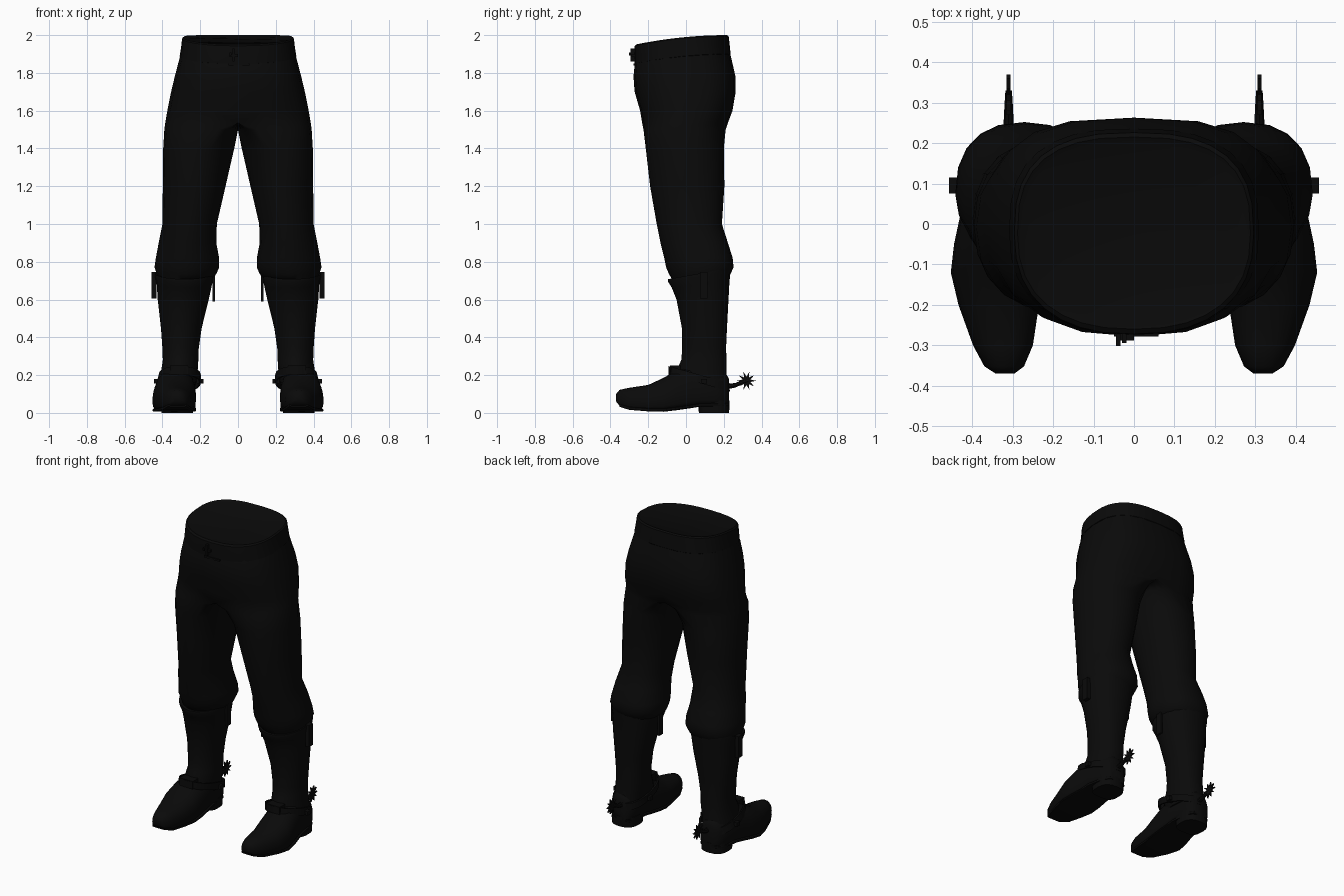
import bpy, bmesh, math
from mathutils import Vector

if "Cube" in bpy.data.objects:
    bpy.data.objects.remove(bpy.data.objects["Cube"])


def material(name, v):
    m = bpy.data.materials.new(name)
    m.diffuse_color = (v, v, v, 1)
    m.use_nodes = True
    m.node_tree.nodes["Principled BSDF"].inputs["Base Color"].default_value = m.diffuse_color
    return m


BLACK = material("black cloth and leather", 0.003)


def finish(bm, name, mirror=True, angle=40):
    bmesh.ops.recalc_face_normals(bm, faces=bm.faces[:])
    me = bpy.data.meshes.new(name)
    bm.to_mesh(me)
    bm.free()
    ob = bpy.data.objects.new(name, me)
    bpy.context.collection.objects.link(ob)
    me.materials.append(BLACK)
    bpy.ops.object.select_all(action='DESELECT')
    ob.select_set(True)
    bpy.context.view_layer.objects.active = ob
    bpy.ops.object.shade_smooth_by_angle(angle=math.radians(angle))
    if mirror:
        mod = ob.modifiers.new("mirror", 'MIRROR')
        mod.merge_threshold = 0.002
    return ob


def power(v, p):
    return math.copysign(abs(v) ** p, v)


def ring(z, x0, x1, y0, y1, cx=None, p=1.06, pb=.84, tilt=0, dip=0, n=20):
    """Horizontal rounded section: cx shifts its widest line, p and pb shape the
    front and back corners, tilt slopes it along y, dip curves it down in front."""
    cx = (x0 + x1) / 2 if cx is None else cx
    pts = []
    for i in range(n):
        a = 2 * math.pi * i / n
        q = pb if math.sin(a) > 0 else p
        c, s = power(math.cos(a), q), power(math.sin(a), q)
        if abs(math.cos(a)) < 1e-6:
            c = 0
        x = cx + c * ((x1 - cx) if c > 0 else (cx - x0))
        y = (y0 + y1) / 2 + s * (y1 - y0) / 2
        pts.append(Vector((x, y, z + tilt * y - dip * (y - .22) ** 2)))
    return pts


def section(y, x0, x1, z0, z1, p_low=0.4, p_top=0.9, n=20):
    """Upright section across a foot, squarer below than above."""
    pts = []
    for i in range(n):
        a = 2 * math.pi * i / n
        p = p_low if math.sin(a) < -1e-6 else p_top
        zm = z0 + (z1 - z0) * 0.35
        s = power(math.sin(a), p)
        z = zm + s * ((z1 - zm) if s > 0 else (zm - z0))
        x = (x0 + x1) / 2 + power(math.cos(a), p) * (x1 - x0) / 2
        pts.append(Vector((x, y, z)))
    return pts


def loft(rings, caps=(True, True), closed=False):
    bm = bmesh.new()
    vs = [[bm.verts.new(p) for p in r] for r in rings]
    n = len(vs[0])
    pairs = list(zip(vs, vs[1:])) + ([(vs[-1], vs[0])] if closed else [])
    for a, b in pairs:
        for i in range(n):
            j = (i + 1) % n
            bm.faces.new((a[i], a[j], b[j], b[i]))
    if not closed:
        for use, r in zip(caps, (vs[0], vs[-1])):
            if use:
                bm.faces.new(r)
    return bm


def box(name, lo, hi, mirror=True):
    bm = bmesh.new()
    bmesh.ops.create_cube(bm, size=1)
    for v in bm.verts:
        v.co = [(a + b) / 2 + c * (b - a) for a, b, c in zip(lo, hi, v.co)]
    return finish(bm, name, mirror)


# Trousers: one leg and half of the hips, mirrored
legs = [(0.70, .145, .42, -.07, .215), (0.735, .115, .43, -.09, .235),
        (0.77, .10, .442, -.105, .252), (0.82, .10, .435, -.115, .247),
        (0.90, .115, .42, -.135, .222), (1.0, .112, .40, -.155, .19),
        (1.2, .066, .398, -.19, .203)]
rings = [ring(*r) for r in legs[:5]] + [ring(*r, p=1.04, pb=.92) for r in legs[5:]]
rings.append(ring(1.4, .02, .396, -.213, .20, p=.95, pb=.9))
hips = [(1.5, .39, -.225, .21, .10, .84), (1.535, .385, -.232, .222, 0, .76),
        (1.6, .374, -.243, .246, 0, .72), (1.7, .354, -.272, .263, 0, .68),
        (1.78, .335, -.278, .262, 0, .7), (1.86, .314, -.27, .244, 0, .72)]
rings += [ring(z, 0, x, a, b, cx=c, p=.82, pb=q) for z, x, a, b, c, q in hips]
rings.append(ring(1.96, 0, .29, -.25, .22, cx=0, p=.84, pb=.75, dip=.21))
bm = loft(rings, (True, False))
inner = [f for f in bm.faces if all(abs(v.co.x) < 1e-4 for v in f.verts)]
bmesh.ops.delete(bm, geom=inner, context='FACES')
finish(bm, "trousers", angle=60)

# Waistband with rolled rim and shallow closed top
band = [(1.895, .298, -.262, .232), (1.9, .309, -.273, .236),
        (1.95, .301, -.274, .231), (1.994, .296, -.272, .226),
        (2.0, .288, -.26, .215), (1.992, .272, -.242, .2)]
finish(loft([ring(z, -x, x, a, b, p=.84, pb=.75, dip=.21, n=32)
             for z, x, a, b in band]), "waistband", False)

# Belt buckle and fly flap
box("buckle_bar", (-.045, -.288, 1.885), (.0, -.26, 1.9), False)
box("buckle_post", (-.03, -.294, 1.86), (-.018, -.26, 1.93), False)
box("buckle_tongue", (-.045, -.302, 1.893), (-.034, -.265, 1.907), False)
box("fly_flap", (-.05, -.278, 1.838), (.06, -.25, 1.85), False)

# Boot shafts, with a sloping flared top edge
shaft = [(0.14, .225, .415, -.06, .225, 0), (0.2, .215, .41, -.06, .215, 0),
         (0.28, .21, .398, -.025, .215, 0), (0.34, .208, .40, -.02, .212, 0),
         (0.45, .192, .408, -.022, .217, 0), (0.6, .155, .425, -.05, .225, 0),
         (0.67, .138, .43, -.075, .23, .1), (0.71, .128, .44, -.094, .236, .18),
         (0.725, .128, .44, -.094, .236, .18), (0.72, .15, .42, -.075, .215, .18)]
finish(loft([ring(*r[:5], tilt=r[5]) for r in shaft]), "boot_shaft", angle=50)

# Boot feet
foot = [(-.37, .296, .342, .06, .10), (-.352, .272, .37, .038, .122),
        (-.30, .250, .398, .022, .133), (-.2, .235, .434, .014, .148),
        (-.12, .223, .453, .012, .185), (-.05, .222, .445, .02, .225),
        (.02, .226, .430, .03, .25), (.08, .230, .424, .04, .25),
        (.16, .238, .41, .04, .24), (.21, .25, .39, .04, .21),
        (.228, .27, .365, .045, .18)]
finish(loft([section(*f) for f in foot]), "boot_foot", angle=50)

# Soles and heels
sole = [section(y, a, b, z - .006, z + .012, .4, .4)
        for y, a, b, z, _ in foot[1:]]
finish(loft(sole), "boot_sole")
heel = [(0, .238, .405, .068, .228), (.03, .238, .405, .066, .23),
        (.065, .235, .405, .06, .23)]
finish(loft([ring(*r, p=.6, pb=.8) for r in heel]), "boot_heel")

# Spur straps sloping round the ankle
strap = [(.178, .205, .422, -.085, .224), (.178, .197, .43, -.094, .232),
         (.222, .197, .42, -.092, .23), (.222, .207, .412, -.083, .22)]
finish(loft([ring(*r, p=.9, tilt=-.28) for r in strap], closed=True), "spur_strap")
box("instep_flap", (.265, -.086, .2), (.36, -.03, .25))

# Strap studs and pull straps either side of each boot
for side, lo, hi in (("outer", .41, .445), ("inner", .182, .22)):
    box(side + "_stud", (lo, .08, .155), (hi, .11, .18))
box("outer_pull_strap", (.432, .075, .605), (.457, .115, .745))
box("inner_pull_strap", (.122, .06, .59), (.136, .10, .735))

# Spur shanks
path = [(.22, .14, .014), (.26, .146, .012), (.30, .163, .01), (.33, .17, .008)]
finish(loft([section(y, .31 - r, .31 + r, z - r, z + r, 1, 1, 8) for y, z, r in path]),
       "spur_shank")


# Star-shaped spur rowels
def star(x, points=10):
    return [Vector((x, .32 + r * math.cos(a), .17 + r * math.sin(a)))
            for i in range(points * 2)
            for r, a in [((.05, .022)[i % 2], math.pi * i / points)]]


finish(loft([star(.305), star(.315)]), "spur_rowel", angle=20)
